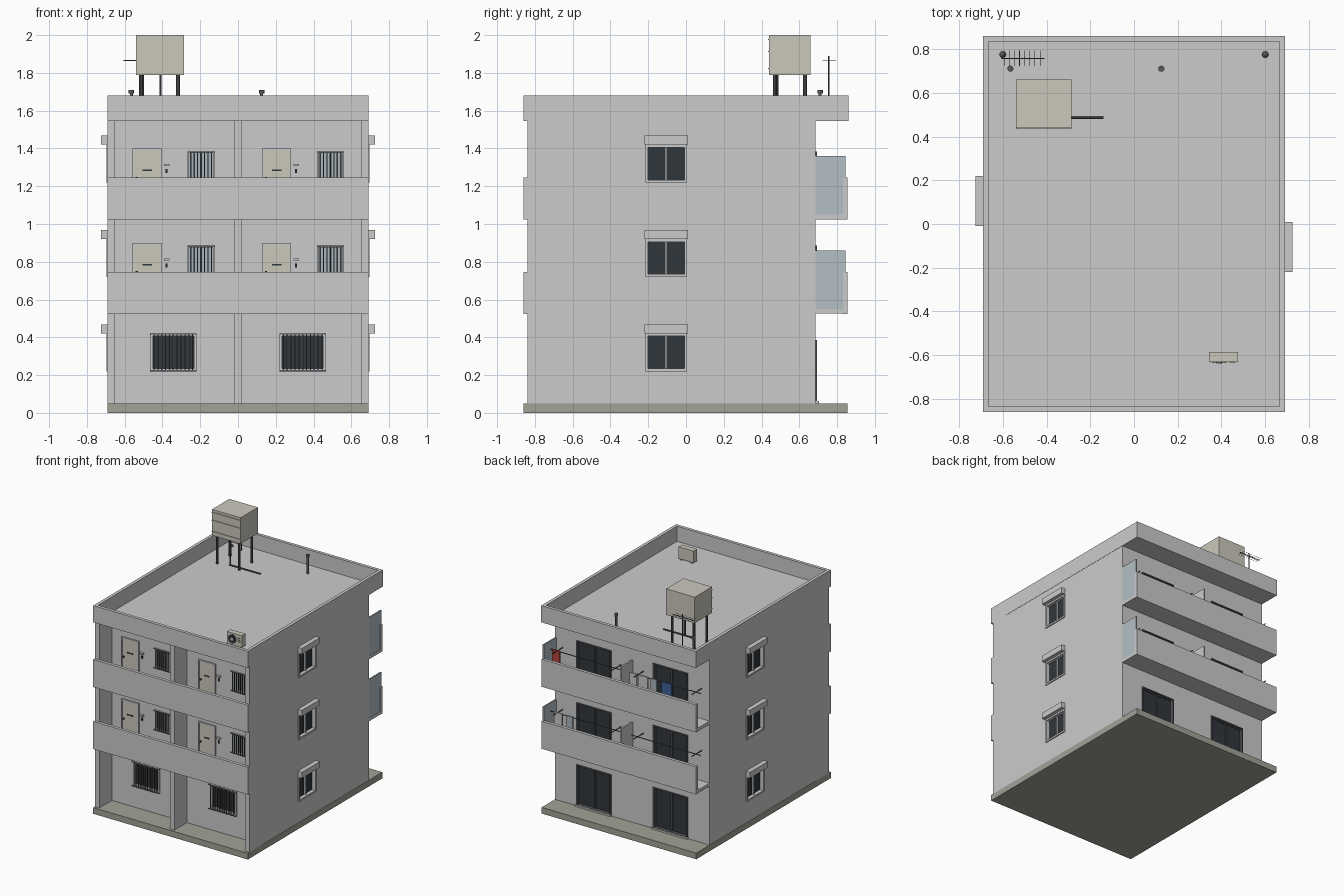
import bpy, bmesh, math
from mathutils import Matrix, Vector

if "Cube" in bpy.data.objects:
    bpy.data.objects.remove(bpy.data.objects["Cube"])

DARK = (0.03, 0.037, 0.045)
FROST = (0.40, 0.47, 0.52)
METAL = (0.10, 0.10, 0.11)
CREAM = (0.60, 0.58, 0.50)
OLIVE = (0.36, 0.36, 0.31)
WHITE = (0.70, 0.70, 0.68)
mats = {}


def finish(name, bm, color):
    me = bpy.data.meshes.new(name)
    bmesh.ops.recalc_face_normals(bm, faces=bm.faces)
    bm.to_mesh(me)
    bm.free()
    ob = bpy.data.objects.new(name, me)
    bpy.context.collection.objects.link(ob)
    if color:
        if color not in mats:
            mats[color] = bpy.data.materials.new("paint_%d" % len(mats))
            mats[color].diffuse_color = (*color, 1)
        me.materials.append(mats[color])
    return ob


def add_box(bm, b, M=Matrix()):
    x0, x1, y0, y1, z0, z1 = b
    S = Matrix.Translation(((x0 + x1) / 2, (y0 + y1) / 2, (z0 + z1) / 2)) @ Matrix.Diagonal((x1 - x0, y1 - y0, z1 - z0, 1))
    bmesh.ops.create_cube(bm, size=1, matrix=M @ S)


def boxes(name, items, color=None, M=Matrix()):
    bm = bmesh.new()
    for b in items:
        add_box(bm, b, M)
    return finish(name, bm, color)


def rods(name, items, color=None, seg=8):
    # each item: start, end, radius
    bm = bmesh.new()
    for a, b, r in items:
        a, b = Vector(a), Vector(b)
        R = (b - a).to_track_quat('Z', 'Y').to_matrix().to_4x4()
        bmesh.ops.create_cone(bm, cap_ends=True, segments=seg, radius1=r, radius2=r,
                              depth=(b - a).length, matrix=Matrix.Translation((a + b) / 2) @ R)
    return finish(name, bm, color)


def place(x, y, z, deg):
    return Matrix.Translation((x, y, z)) @ Matrix.Rotation(math.radians(deg), 4, 'Z')


holes = bmesh.new()


def window(name, M, w, h, glass=DARK, frame=None, bars=0, f=0.014):
    # recessed two-pane window, outward is local -y
    a = w / 2
    add_box(holes, (-a + .004, a - .004, -.03, .035, .004, h - .004), M)
    boxes(name + "_frame", [(-a, -a + f, -.008, .03, 0, h), (a - f, a, -.008, .03, 0, h),
                            (-a + f, a - f, -.008, .03, 0, f), (-a + f, a - f, -.008, .03, h - f, h),
                            (-.005, .005, .008, .026, f, h - f)], frame, M)
    boxes(name + "_glass", [(-a + f, a - f, .02, .028, f, h - f)], glass, M)
    if bars:
        step = w / (bars + 1)
        items = [(-a + step * (i + 1) - .003, -a + step * (i + 1) + .003, -.016, -.010, 0, h) for i in range(bars)]
        items += [(-a, a, -.014, -.008, z, z + .006) for z in (0, h - .006)]
        boxes(name + "_bars", items, METAL, M)


# Main structure
body = boxes("main_body", [(-.688, .688, -.68, .685, .05, 1.55)])
boxes("base_slab", [(-.69, .69, -.86, .855, 0, .05)], OLIVE)
boxes("corridor_fins", [(x0, x1, -.84, -.68, .05, 1.55) for x0, x1 in ((-.69, -.65), (-.02, .02), (.65, .69))])

# Roof tray with raised rim
bm = bmesh.new()
add_box(bm, (-.69, .69, -.86, .86, 1.545, 1.68))
top = max(bm.faces, key=lambda f: f.calc_center_median().z)
bmesh.ops.inset_region(bm, faces=[top], thickness=.036)
inner = bmesh.ops.extrude_discrete_faces(bm, faces=[top])["faces"]
bmesh.ops.translate(bm, verts=inner[0].verts, vec=(0, 0, -.122))
finish("roof_parapet", bm, None)

# Corridors, balconies and their parapets
for i, z in enumerate((.525, 1.025)):
    n = "_%d" % (i + 2)
    boxes("corridor" + n, [(-.688, .688, -.835, -.68, z, z + .025), (-.69, .69, -.86, -.835, z - .002, z + .22)])
    boxes("balcony" + n, [(-.69, .69, .685, .83, z, z + .025), (-.69, .69, .83, .855, z - .002, z + .22)])
    boxes("balcony_end_screen" + n, [(.678, .688, .685, .845, z + .025, z + .335)], (0.45, 0.52, 0.56))
    boxes("balcony_divider" + n, [(-.006, .006, .685, .83, z + .025, z + .335)])
    # Laundry poles on wall arms
    pz = z + .275
    for s in (-1, 1):
        xa, xb = s * .05, s * .67
        rods("laundry_pole" + n, [((xa, .77, pz), (xb, .77, pz), .004)] +
             [((x, .685, pz - .006), (x, .81, pz - .006), .004) for x in (s * .1, s * .62)], METAL, 6)

# Laundry: x, width, length, pole height, colour
for x, w, d, pz, c in ((.62, .07, .13, 1.3, (.45, .06, .05)), (-.07, .06, .11, 1.3, WHITE),
                       (-.16, .08, .10, 1.3, WHITE), (-.25, .06, .12, 1.3, FROST),
                       (-.37, .09, .12, 1.3, (.05, .12, .32)), (.60, .07, .09, .8, WHITE),
                       (.50, .06, .10, .8, FROST)):
    boxes("laundry_item", [(x - w / 2, x + w / 2, .764, .776, pz - d, pz + .005)], c)

for fl in range(3):
    z = .5 * fl
    # Side windows with hoods
    for M in (place(.688, -.105, z + .22, 90), place(-.688, .105, z + .22, -90)):
        window("side_window", M, .22, .2)
        boxes("window_hood", [(-.115, .115, -.037, .01, .2, .248)], None, M)
    for cx in (-.3425, .3425):
        # Back sliding doors
        M = place(cx, .685, z + .055, 180)
        window("sliding_door", M, .31, .33, DARK, METAL, 0, .01)
        boxes("sliding_door_sill", [(-.16, .16, -.018, 0, -.004, .008)], None, M)
        if fl == 0:
            window("front_window", place(cx, -.68, .22, 0), .245, .2, DARK, None, 11)
            continue
        # Front entrance: kitchen window, door, bell and lamp
        window("kitchen_window", place(cx + .147, -.68, z + .225, 0), .145, .16, FROST, None, 7, .009)
        M = place(cx - .138, -.68, z + .05, 0)
        boxes("door_frame", [(-.077, -.068, -.014, 0, 0, .35), (.068, .077, -.014, 0, 0, .35),
                             (-.068, .068, -.014, 0, .34, .35)], None, M)
        boxes("entrance_door", [(-.068, .068, -.008, 0, 0, .34)], CREAM, M)
        boxes("door_fittings", [(-.025, .025, -.012, -.006, .23, .238), (-.062, -.050, -.02, -.006, .19, .20),
                                (.098, .108, -.01, 0, .22, .24)], DARK, M)
        boxes("door_lamp", [(.09, .118, -.018, 0, .256, .268)], WHITE, M)

# Window openings cut into the body
cutter = finish("opening_cutter", holes, None)
cutter.hide_render = True
cutter.hide_set(True)
mod = body.modifiers.new("openings", 'BOOLEAN')
mod.operation, mod.object, mod.solver = 'DIFFERENCE', cutter, 'EXACT'

# Water tank with ribs, legs and outlet pipe
boxes("water_tank", [(-.54, -.285, .44, .66, 1.79, 2.0)], CREAM)
boxes("tank_ribs", [(-.54, -.285, .435, .44, z - .003, z + .003) for z in (1.823, 1.913, 1.977)], CREAM)
rods("tank_legs", [((x, y, 1.555), (x, y, 1.79), .010) for x in (-.513, -.318) for y in (.47, .63)], METAL)
rods("tank_pipe", [((-.41, .485, 1.57), (-.41, .485, 1.79), .006), ((-.415, .485, 1.57), (-.14, .485, 1.57), .006)], METAL)

# Roof vents and drain domes
for x in (-.565, .125):
    rods("roof_vent", [((x, .71, 1.555), (x, .71, 1.695), .008), ((x, .71, 1.69), (x, .71, 1.71), .014)], METAL, 12)
for x in (-.6, .6):
    bm = bmesh.new()
    bmesh.ops.create_uvsphere(bm, u_segments=12, v_segments=8, radius=.015, matrix=Matrix.Translation((x, .775, 1.56)))
    finish("roof_drain", bm, METAL)

# Antenna
rods("antenna", [((-.5, .757, 1.555), (-.5, .757, 1.89), .004), ((-.605, .757, 1.865), (-.41, .757, 1.865), .003)] +
     [((-.594 + .0235 * i, .722, 1.865), (-.594 + .0235 * i, .793, 1.865), .0015) for i in range(8)], METAL, 6)

# Air conditioner unit with fan
boxes("aircon_unit", [(.342, .475, -.63, -.585, 1.565, 1.66)], CREAM)
boxes("aircon_feet", [(x, x + .015, -.63, -.585, 1.556, 1.566) for x in (.355, .447)], METAL)
rods("aircon_fan", [((.39, -.628, 1.612), (.39, -.634, 1.612), .036)], DARK, 20)
rods("aircon_fan_hub", [((.39, -.63, 1.612), (.39, -.637, 1.612), .012)], None, 12)
boxes("aircon_grille", [(.437, .465, -.633, -.629, z, z + .005) for z in (1.60, 1.615, 1.63)], METAL)

for m in bpy.data.materials:
    if m.users and not m.is_grease_pencil:
        m.use_nodes = True
        m.node_tree.nodes["Principled BSDF"].inputs["Base Color"].default_value = m.diffuse_color
